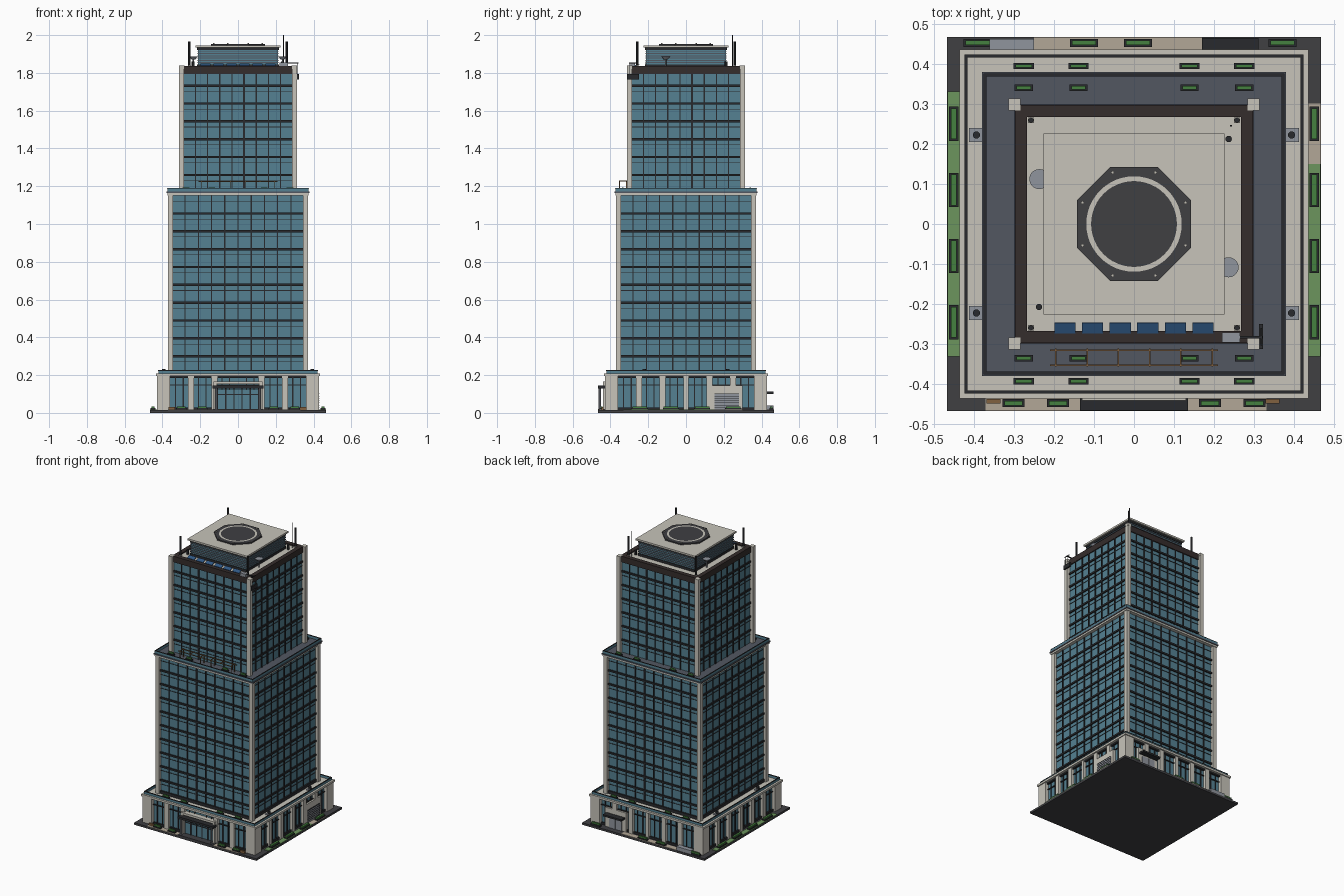
import bpy, bmesh, math
from mathutils import Matrix, Vector


def material(name, r, g, b):
    m = bpy.data.materials.new(name)
    m.diffuse_color = (r, g, b, 1)
    return m


GLASS = material("blue_glass", 0.09, 0.22, 0.29)
CREAM = material("cream_stone", 0.57, 0.55, 0.49)
DARK = material("dark_metal", 0.022, 0.023, 0.026)
BROWN = material("dark_brown", 0.035, 0.026, 0.025)
ROOF = material("slate_deck", 0.085, 0.095, 0.12)
ASPHALT = material("asphalt", 0.05, 0.05, 0.055)
LAWN = material("lawn_green", 0.15, 0.30, 0.11)
BUSH = material("hedge_green", 0.06, 0.22, 0.05)
PAVE = material("paving", 0.45, 0.39, 0.31)
WOOD = material("timber", 0.22, 0.12, 0.05)
SOLAR = material("solar_blue", 0.03, 0.10, 0.24)
STEEL = material("steel", 0.28, 0.30, 0.34)


def finish(name, bm, mat, smooth=False):
    me = bpy.data.meshes.new(name)
    bm.to_mesh(me)
    bm.free()
    me.materials.append(mat)
    ob = bpy.data.objects.new(name, me)
    bpy.context.collection.objects.link(ob)
    if smooth:
        bpy.context.view_layer.objects.active = ob
        ob.select_set(True)
        bpy.ops.object.shade_smooth_by_angle()
        ob.select_set(False)
    return ob


def boxes(name, mat, items):
    """Each item is (x0, x1, y0, y1, z0, z1)."""
    bm = bmesh.new()
    for x0, x1, y0, y1, z0, z1 in items:
        m = Matrix.Translation(((x0 + x1) / 2, (y0 + y1) / 2, (z0 + z1) / 2))
        bmesh.ops.create_cube(bm, size=1, matrix=m @ Matrix.Diagonal((x1 - x0, y1 - y0, z1 - z0, 1)))
    return finish(name, bm, mat)


def around(items):
    """Repeat boxes on all four sides by quarter turns."""
    out = []
    for b in items:
        for _ in range(4):
            out.append(b)
            b = (-b[3], -b[2], b[0], b[1], b[4], b[5])
    return out


def ring(h, t, z0, z1):
    return around([(-h, h - t, -h, -h + t, z0, z1)])


def block(h, z0, z1):
    return (-h, h, -h, h, z0, z1)


def at(points, sx, sy, z0, z1):
    return [(x - sx / 2, x + sx / 2, y - sy / 2, y + sy / 2, z0, z1) for x, y in points]


def cylinders(name, mat, points, r, z0, z1, sides=16, r2=None, turn=0):
    bm = bmesh.new()
    for x, y in points:
        m = Matrix.Translation((x, y, (z0 + z1) / 2)) @ Matrix.Rotation(turn, 4, 'Z')
        bmesh.ops.create_cone(bm, cap_ends=True, segments=sides, radius1=r,
                              radius2=r if r2 is None else r2, depth=z1 - z0, matrix=m)
    return finish(name, bm, mat, sides > 8)


def corners(a, b):
    return [(sx * a, sy * b) for sx in (-1, 1) for sy in (-1, 1)]


# Ground plate with lawns and paving
boxes("ground_plate", ASPHALT, [block(0.466, 0, 0.014)])
boxes("lawns", LAWN, [(-0.465, -0.43, -0.33, 0.33, 0.012, 0.018), (0.43, 0.465, -0.33, 0.15, 0.012, 0.018)])
boxes("paving", PAVE, [(-0.37, -0.135, -0.465, -0.43, 0.012, 0.017), (0.135, 0.33, -0.465, -0.43, 0.012, 0.017),
                       (-0.25, 0.17, 0.43, 0.465, 0.012, 0.017), (0.43, 0.465, 0.15, 0.30, 0.012, 0.017)])


def planters(name, spots, sx, sy, z):
    boxes(name + "_tubs", DARK, at(spots, sx, sy, z, z + 0.012))
    boxes(name + "_hedges", BUSH, at(spots, sx - 0.01, sy - 0.008, z + 0.01, z + 0.022))


planters("side_planter", [(sx * 0.45, y) for sx in (-1, 1) for y in (-0.245, -0.08, 0.085, 0.25)], 0.024, 0.085, 0.013)
planters("front_planter", [(x, -0.447) for x in (-0.30, -0.19, 0.19, 0.30)], 0.055, 0.02, 0.013)
planters("back_planter", [(x, 0.452) for x in (-0.39, -0.125, 0.01, 0.37)], 0.07, 0.02, 0.013)
boxes("benches", WOOD, at([(-0.35, -0.442), (0.345, -0.442)], 0.035, 0.012, 0.014, 0.03))

# Podium: glazing between stone piers
boxes("podium_glass", GLASS, [block(0.405, 0.014, 0.20)])
boxes("podium_plinth", DARK, ring(0.415, 0.02, 0.014, 0.028))
boxes("podium_corner_piers", CREAM, at(corners(0.394, 0.394), 0.07, 0.07, 0.014, 0.20))
piers = [(x - 0.016, x + 0.016, -0.425, -0.40, 0.014, 0.195) for x in (-0.25, -0.125, 0.125, 0.25)]
boxes("podium_piers", CREAM, around(piers))
boxes("podium_mid_piers", CREAM, around([(-0.012, 0.012, -0.425, -0.40, 0.014, 0.195)])[1:])
boxes("podium_mullions", DARK, around(
    [(x - 0.003, x + 0.003, -0.411, -0.40, 0.014, 0.195) for x in (-0.33, -0.29, -0.21, -0.17, -0.085, -0.045,
                                                                  0.045, 0.085, 0.17, 0.21, 0.29, 0.33)]))
boxes("podium_transoms", DARK, ring(0.412, 0.01, 0.145, 0.151) + ring(0.418, 0.02, 0.184, 0.194))
boxes("podium_cornice", CREAM, [block(0.435, 0.194, 0.208)])
boxes("podium_glass_rail", GLASS, ring(0.421, 0.005, 0.208, 0.224))
boxes("podium_rail_cap", DARK, ring(0.423, 0.008, 0.223, 0.226))

# Entrance with canopy and posts
boxes("entrance_surround", CREAM, [(-0.13, -0.115, -0.44, -0.40, 0.014, 0.165), (0.115, 0.13, -0.44, -0.40, 0.014, 0.165),
                                   (-0.13, 0.13, -0.44, -0.40, 0.152, 0.167)])
boxes("entrance_canopy", DARK, [(-0.135, 0.135, -0.465, -0.40, 0.13, 0.145)])
boxes("entrance_doors", GLASS, [(-0.11, 0.11, -0.42, -0.40, 0.014, 0.125)])
boxes("entrance_frames", DARK, [(x - 0.003, x + 0.003, -0.424, -0.40, 0.014, 0.13)
                                for x in (-0.108, -0.065, -0.022, 0.022, 0.065, 0.108)] +
      [(-0.11, 0.11, -0.424, -0.40, 0.095, 0.10)])
cylinders("entrance_posts", STEEL, [(-0.115, -0.456), (0.115, -0.456)], 0.006, 0.014, 0.132, 12)
boxes("entrance_step", ASPHALT, [(-0.135, 0.135, -0.466, -0.42, 0.012, 0.02)])

# Service door on the right, rear door with canopy
boxes("service_wall", CREAM, [(0.40, 0.424, 0.13, 0.30, 0.014, 0.145)])
boxes("service_shutter", STEEL, [(0.42, 0.429, 0.15, 0.28, 0.014, 0.10)])
boxes("shutter_ribs", DARK, [(0.42, 0.431, 0.15, 0.28, z / 1000, z / 1000 + 0.002) for z in range(28, 102, 12)])
boxes("rear_wall", CREAM, [(0.16, 0.32, 0.40, 0.424, 0.014, 0.145)])
boxes("rear_doors", STEEL, [(0.19, 0.237, 0.42, 0.429, 0.014, 0.09), (0.241, 0.288, 0.42, 0.429, 0.014, 0.09)])
boxes("rear_canopy", DARK, [(0.17, 0.31, 0.42, 0.464, 0.10, 0.112)])
boxes("rear_utility_box", STEEL, [(-0.36, -0.25, 0.43, 0.462, 0.014, 0.04)])

# Podium roof vents and planters
boxes("vent_pads", STEEL, at(corners(0.393, 0.222), 0.036, 0.036, 0.205, 0.214))
cylinders("roof_vents", DARK, corners(0.393, 0.222), 0.009, 0.21, 0.232)
spots = [(x, y) for x in (-0.275, -0.138, 0.138, 0.275) for y in (-0.392, 0.394)]
planters("podium_roof_planter", spots, 0.05, 0.016, 0.206)


# Tower tiers: glass core, floor bands, mullions and corner columns
def tier(name, h, z0, z1, first, floors, bays, col):
    boxes(name + "_glass", GLASS, [block(h, z0, z1)])
    bands = []
    for i in range(floors):
        z = first + i * 0.0945
        bands += ring(h + 0.008, 0.012, z - 0.006, z + 0.006)
    boxes(name + "_floor_bands", DARK, bands)
    fine = []
    for i in range(floors + 1):
        z = first + i * 0.0945 - 0.03
        fine += ring(h + 0.003, 0.006, z - 0.0015, z + 0.0015)
    boxes(name + "_transoms", DARK, fine)
    step = 2 * h / bays
    boxes(name + "_mullions", DARK, around(
        [(-h + i * step - w, -h + i * step + w, -h - 0.006, -h + 0.004, z0, z1)
         for i in range(1, bays) for w in [0.0045 if i in (bays // 2 - 1, bays // 2 + 1) else 0.0028]]))
    c = col - 0.0135
    boxes(name + "_corner_columns", CREAM, at(corners(c, c), 0.027, 0.027, z0, z1))


tier("lower_tower", 0.35, 0.205, 1.16, 0.300, 9, 10, 0.37)
tier("upper_tower", 0.29, 1.16, 1.825, 1.26, 6, 9, 0.312)
boxes("lower_tower_base_band", DARK, ring(0.36, 0.015, 0.206, 0.228))

# Setback terrace
boxes("terrace_cornice", CREAM, [block(0.374, 1.152, 1.166)])
boxes("terrace_deck", ROOF, [block(0.379, 1.164, 1.172)])
boxes("terrace_glass_rail", GLASS, ring(0.374, 0.005, 1.172, 1.189))
boxes("terrace_rail_cap", DARK, ring(0.375, 0.007, 1.188, 1.191))
planters("terrace_planter", [(x, y) for x in (-0.275, -0.138, 0.138, 0.275) for y in (-0.335, 0.34)], 0.045, 0.016, 1.171)

# Timber pergola
xs = [-0.195 + i * 0.078 for i in range(6)]
boxes("pergola", WOOD, [(-0.21, 0.21, y - 0.002, y + 0.002, 1.222, 1.227) for y in (-0.315, -0.352)] +
      [(x - 0.002, x + 0.002, -0.356, -0.311, 1.226, 1.230) for x in xs] +
      at([(x, y) for x in (xs[0], xs[2], xs[3], xs[5]) for y in (-0.315, -0.352)], 0.004, 0.004, 1.17, 1.224))

# Main roof and parapet
boxes("main_roof", CREAM, [block(0.268, 1.80, 1.828)])
boxes("roof_parapet", BROWN, ring(0.297, 0.03, 1.795, 1.836))
boxes("parapet_corner_caps", CREAM, at(corners(0.298, 0.298), 0.03, 0.03, 1.82, 1.838))

# Penthouse with overhanging slab
boxes("penthouse_walls", GLASS, [block(0.212, 1.825, 1.935)])
boxes("penthouse_bands", DARK, ring(0.216, 0.01, 1.826, 1.845) + ring(0.216, 0.01, 1.922, 1.934))
boxes("penthouse_louvres", ROOF, [b for i in range(6) for b in ring(0.215, 0.008, 1.852 + i * 0.012, 1.857 + i * 0.012)])
boxes("penthouse_slab", CREAM, [block(0.226, 1.934, 1.946)])

# Octagonal landing pad with painted ring and edge lights
R8 = 0.142 / math.cos(math.pi / 8)
cylinders("landing_pad", ASPHALT, [(0, 0)], R8, 1.944, 1.954, 8, None, math.pi / 8)
bm = bmesh.new()
loops = [[bm.verts.new((r * math.cos(a), r * math.sin(a), 1.9548)) for a in [k * math.tau / 48 for k in range(48)]]
         for r in (0.107, 0.119)]
for k in range(48):
    j = (k + 1) % 48
    bm.faces.new((loops[0][k], loops[1][k], loops[1][j], loops[0][j]))
finish("landing_ring", bm, CREAM)
cylinders("pad_lights", CREAM, [(0.139 * math.cos(a), 0.139 * math.sin(a)) for a in
                                [(k + 0.5) * math.tau / 8 for k in range(8)]], 0.004, 1.953, 1.959, 8)

# Corner masts, thin antenna and small roof vents
boxes("mast_bases", CREAM, at(corners(0.257, 0.259), 0.014, 0.014, 1.826, 1.838))
cylinders("masts", DARK, corners(0.257, 0.259), 0.0065, 1.83, 1.965, 12)
cylinders("antenna", DARK, [(0.242, 0.245)], 0.0025, 1.826, 2.0, 8)
cylinders("small_vents", DARK, [(0.236, 0.212), (-0.237, -0.207)], 0.008, 1.826, 1.86, 12)

# Satellite dishes on stands
cylinders("dish_stands", STEEL, [(-0.236, 0.112), (0.236, -0.108)], 0.004, 1.826, 1.872, 8)
cylinders("dishes", STEEL, [(-0.236, 0.112), (0.236, -0.108)], 0.008, 1.870, 1.888, 20, 0.025)

# Tilted solar panels
bm = bmesh.new()
for i in range(6):
    m = Matrix.Translation((-0.172 + i * 0.0688, -0.259, 1.842)) @ Matrix.Rotation(math.radians(20), 4, 'X')
    bmesh.ops.create_cube(bm, size=1, matrix=m @ Matrix.Diagonal((0.053, 0.028, 0.004, 1)))
finish("solar_panels", bm, SOLAR)

# Window-cleaning crane and cradle
boxes("crane_body", STEEL, [(0.22, 0.265, -0.295, -0.27, 1.834, 1.856)])
boxes("crane_arm", DARK, [(0.26, 0.32, -0.286, -0.279, 1.85, 1.856)] +
      at([(0.317, -0.30), (0.317, -0.262)], 0.002, 0.002, 1.79, 1.854) + [(0.315, 0.319, -0.303, -0.26, 1.85, 1.855)])
boxes("cradle", DARK, [(0.312, 0.322, -0.312, -0.25, 1.765, 1.793)])
